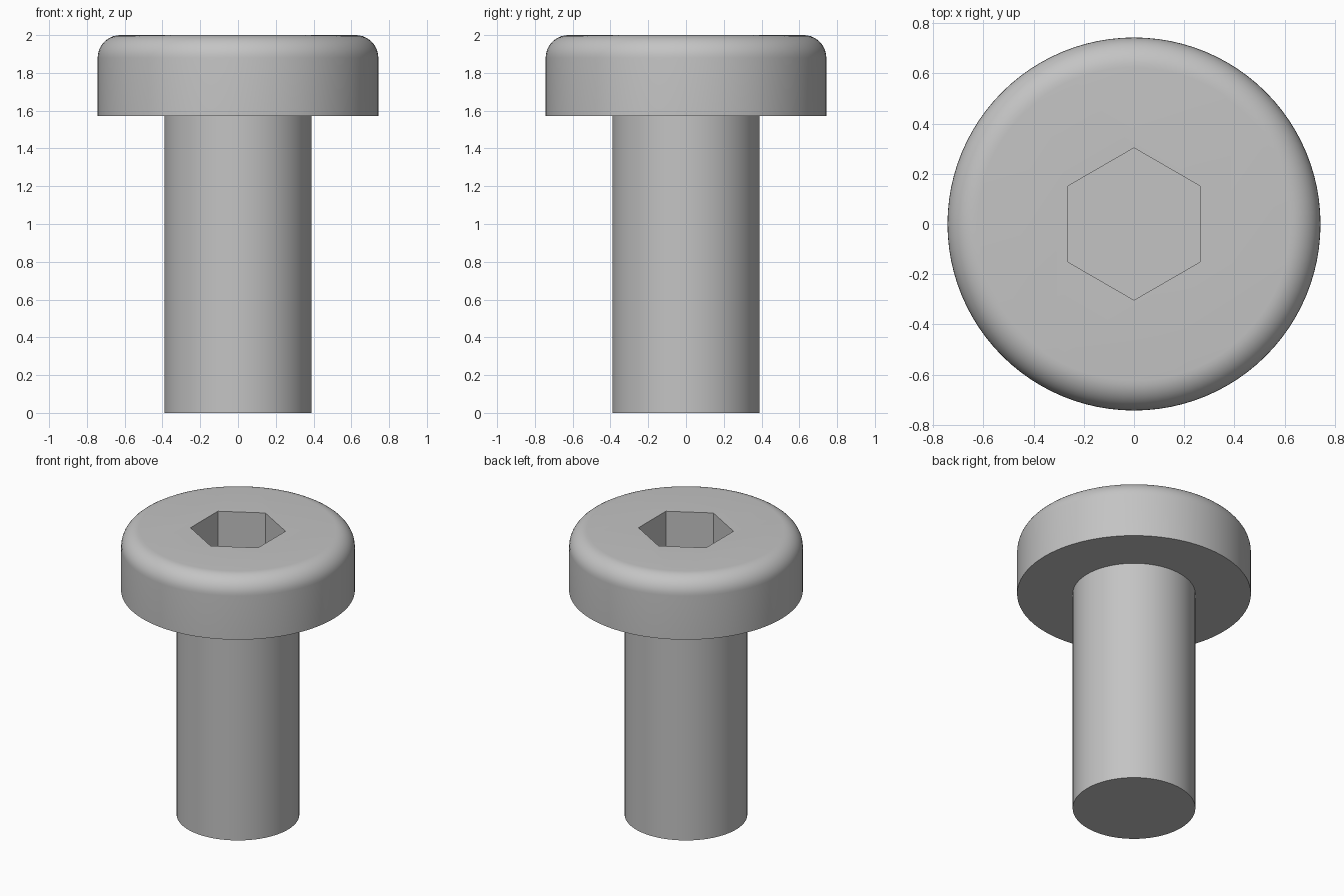
import bpy
import bmesh
from math import sin, cos, pi, radians

if "Cube" in bpy.data.objects:
    bpy.data.objects.remove(bpy.data.objects["Cube"])

SEGMENTS = 96
SHAFT_R, HEAD_R = 0.39, 0.743
HEAD_BOTTOM, TOP = 1.573, 2.0
FILLET = 0.12
SOCKET_R, SOCKET_DEPTH = 0.303, 0.28

# Steel material
steel = bpy.data.materials.new("grey steel")
steel.use_nodes = True
colour = (0.55, 0.55, 0.55, 1)
steel.diffuse_color = colour
steel.node_tree.nodes["Principled BSDF"].inputs["Base Color"].default_value = colour


def ring(bm, radius, z, count, start=0.0):
    return [bm.verts.new((radius * cos(start + 2 * pi * i / count),
                          radius * sin(start + 2 * pi * i / count), z))
            for i in range(count)]


def solid(name, profile, count, start=0.0):
    """Closed solid of revolution from (radius, height) points, bottom to top."""
    bm = bmesh.new()
    rings = [ring(bm, r, z, count, start) for r, z in profile]
    for low, high in zip(rings, rings[1:]):
        for i in range(count):
            j = (i + 1) % count
            bm.faces.new((low[i], low[j], high[j], high[i]))
    bm.faces.new(rings[0][::-1])
    bm.faces.new(rings[-1])
    mesh = bpy.data.meshes.new(name)
    bm.to_mesh(mesh)
    bm.free()
    mesh.materials.append(steel)
    obj = bpy.data.objects.new(name, mesh)
    bpy.context.collection.objects.link(obj)
    return obj


# Shaft and head with a rounded top rim
profile = [(SHAFT_R, 0), (SHAFT_R, HEAD_BOTTOM), (HEAD_R, HEAD_BOTTOM)]
for k in range(11):
    a = pi / 2 * k / 10
    profile.append((HEAD_R - FILLET + FILLET * cos(a), TOP - FILLET + FILLET * sin(a)))
screw = solid("screw_body", profile, SEGMENTS)

# Hexagonal drive socket
cutter = solid("socket_cutter",
               [(SOCKET_R, TOP - SOCKET_DEPTH), (SOCKET_R, TOP + 0.1)], 6, pi / 2)
cutter.hide_render = True
cut = screw.modifiers.new("socket", 'BOOLEAN')
cut.operation = 'DIFFERENCE'
cut.solver = 'EXACT'
cut.object = cutter

bpy.ops.object.select_all(action='DESELECT')
bpy.context.view_layer.objects.active = screw
screw.select_set(True)
bpy.ops.object.modifier_apply(modifier=cut.name)
bpy.data.objects.remove(cutter)

# Smooth round walls, crisp rims and socket edges
bpy.ops.object.shade_smooth_by_angle(angle=radians(30))
